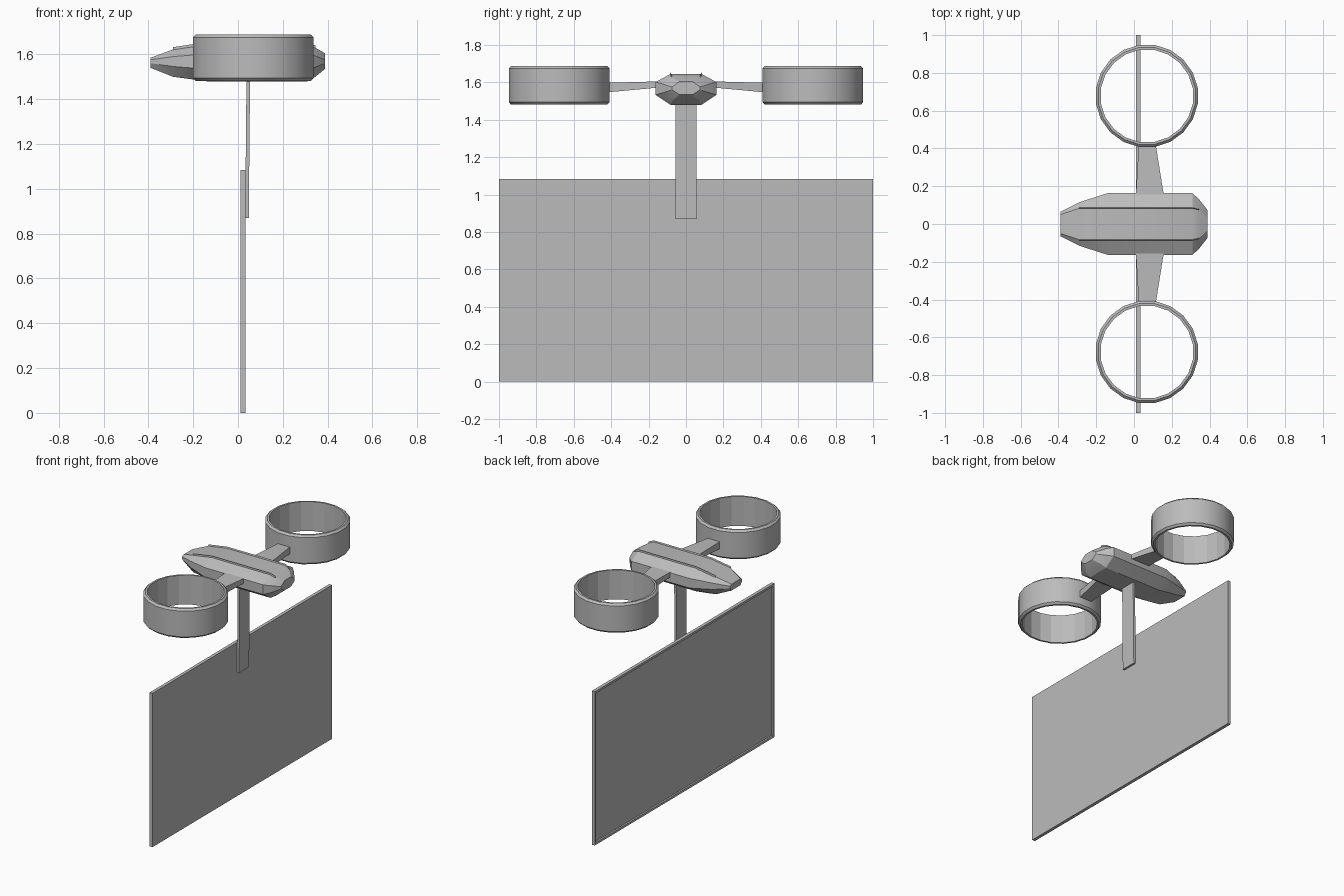
import bpy, bmesh, math
from mathutils import Vector

cube = bpy.data.objects.get("Cube")
if cube:
    bpy.data.objects.remove(cube, do_unlink=True)

grey = bpy.data.materials.new("plain grey")
grey.use_nodes = True
colour = (0.5, 0.5, 0.5, 1)
grey.diffuse_color = colour
grey.node_tree.nodes["Principled BSDF"].inputs["Base Color"].default_value = colour


def finish(name, bm, smooth=False):
    bmesh.ops.recalc_face_normals(bm, faces=bm.faces)
    mesh = bpy.data.meshes.new(name)
    bm.to_mesh(mesh)
    bm.free()
    mesh.materials.append(grey)
    ob = bpy.data.objects.new(name, mesh)
    bpy.context.collection.objects.link(ob)
    if smooth:
        bpy.ops.object.select_all(action="DESELECT")
        ob.select_set(True)
        bpy.context.view_layer.objects.active = ob
        bpy.ops.object.shade_smooth_by_angle(angle=math.radians(25))
    return ob


def loft(name, loops, closed=False, smooth=False):
    """Skin a list of equal-length point loops, capping the ends unless closed."""
    bm = bmesh.new()
    rows = [[bm.verts.new(p) for p in loop] for loop in loops]
    n = len(rows[0])
    pairs = list(zip(rows, rows[1:]))
    if closed:
        pairs.append((rows[-1], rows[0]))
    else:
        bm.faces.new(rows[0])
        bm.faces.new(rows[-1])
    for a, b in pairs:
        for i in range(n):
            j = (i + 1) % n
            bm.faces.new((a[i], a[j], b[j], b[i]))
    return finish(name, bm, smooth)


# Central pod: x, half width, half roof width, bottom, top, half height of side
sections = [
    (-0.39, 0.065, 0.05, 1.54, 1.585, 0.008),
    (-0.29, 0.115, 0.083, 1.50, 1.622, 0.022),
    (-0.14, 0.163, 0.083, 1.48, 1.645, 0.034),
    (0.31, 0.163, 0.083, 1.48, 1.645, 0.034),
    (0.345, 0.13, 0.075, 1.50, 1.63, 0.025),
    (0.388, 0.075, 0.035, 1.535, 1.605, 0.008),
]


def octagon(x, w, t, low, high, h):
    mid = 1.568
    half = [(w, mid - h), (w, mid + h), (t, high)]
    pts = [(t, low)] + half
    pts += [(-y, z) for y, z in reversed(pts)]
    return [(x, y, z) for y, z in pts]


loft("pod", [octagon(*s) for s in sections], smooth=True)

# Slim raised lips along the pod roof edges
for side, label in ((1, "back"), (-1, "front")):
    lip = []
    for x, w, t, low, high, h in sections[1:5]:
        y = side * t
        lip.append([(x, y - 0.004, high - 0.01), (x, y + 0.004, high - 0.01),
                    (x, y + side * 0.002, high + 0.01)])
    loft(label + "_roof_lip", lip)

# Ducted rings and the tapered arms that carry them
SIDES = 20
RADIUS, INNER, LOW, HIGH, BEVEL = 0.273, 0.247, 1.481, 1.688, 0.013
profile = [(INNER, LOW), (RADIUS - BEVEL, LOW), (RADIUS, LOW + BEVEL),
           (RADIUS, HIGH - BEVEL), (RADIUS - BEVEL, HIGH), (INNER, HIGH)]
for side, label in ((1, "back"), (-1, "front")):
    centre = Vector((0.068, side * 0.678, 0))
    loops = []
    for i in range(SIDES):
        a = math.tau * (i + 0.5) / SIDES
        loops.append([centre + Vector((r * math.cos(a), r * math.sin(a), z)) for r, z in profile])
    ring = loft(label + "_ring", loops, closed=True, smooth=True)
    # The inner wall stays faceted
    for face in ring.data.polygons:
        if face.normal.dot(face.center - centre) < -0.1 and abs(face.normal.z) < 0.1:
            face.use_smooth = False

    arm = []
    for y, x0, x1, low, high in ((0.12, 0.008, 0.163, 1.575, 1.606),
                                 (0.42, 0.025, 0.115, 1.547, 1.598)):
        arm.append([(x0, side * y, low), (x1, side * y, low),
                    (x1, side * y, high), (x0, side * y, high)])
    loft(label + "_arm", arm)

# Flat hanging post, leaning very slightly
loft("post", [[(x, -0.057, z), (x + 0.016, -0.057, z), (x + 0.016, 0.055, z), (x, 0.055, z)]
              for x, z in ((0.032, 0.87), (0.038, 1.5))])

# Screen with a thin frame around a recessed panel
bm = bmesh.new()
bmesh.ops.create_cube(bm, size=1)
for v in bm.verts:
    v.co = (0.022 + v.co.x * 0.023, v.co.y * 2, (v.co.z + 0.5) * 1.083)
panel = min(bm.faces, key=lambda f: f.calc_center_median().x)
bmesh.ops.inset_region(bm, faces=[panel], thickness=0.022)
for v in bmesh.ops.extrude_face_region(bm, geom=[panel])["geom"]:
    if isinstance(v, bmesh.types.BMVert):
        v.co.x += 0.012
bmesh.ops.delete(bm, geom=[panel], context="FACES")
finish("screen", bm)
